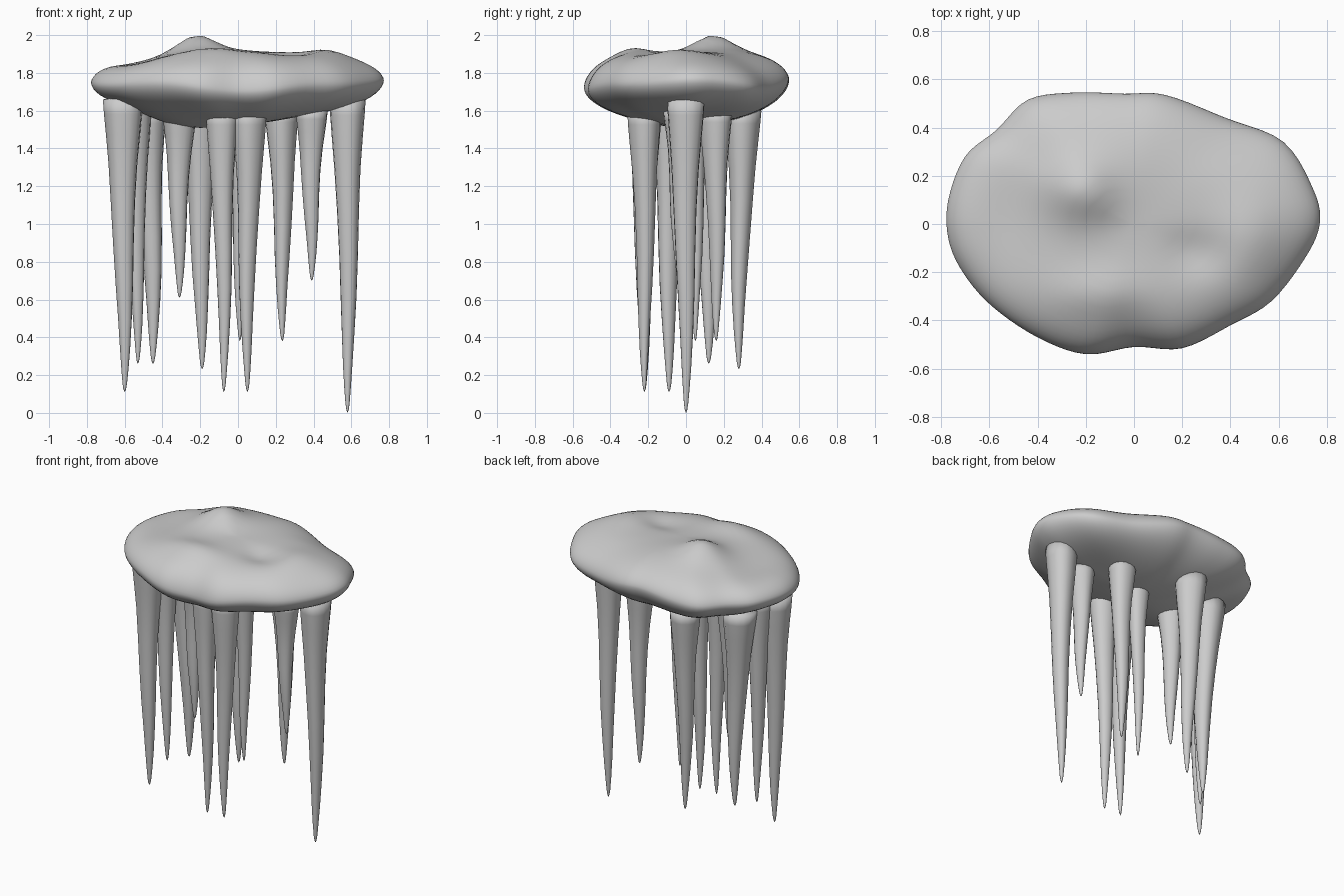
import bpy, bmesh, math, random
from math import sin, cos, pi, exp, atan2

if "Cube" in bpy.data.objects:
    bpy.data.objects.remove(bpy.data.objects["Cube"])

random.seed(4)


def finish(name, bm):
    bmesh.ops.recalc_face_normals(bm, faces=bm.faces)
    me = bpy.data.meshes.new(name)
    bm.to_mesh(me)
    bm.free()
    ob = bpy.data.objects.new(name, me)
    bpy.context.collection.objects.link(ob)
    for p in me.polygons:
        p.use_smooth = True
    return ob


def loft(name, rings, start, end):
    """Skin a list of closed rings, closing both ends to a point."""
    bm = bmesh.new()
    vr = [[bm.verts.new(p) for p in r] for r in rings]
    n = len(vr[0])
    for a, b in zip(vr, vr[1:]):
        for i in range(n):
            j = (i + 1) % n
            bm.faces.new((a[i], a[j], b[j], b[i]))
    for r, p in ((vr[0], start), (vr[-1], end)):
        c = bm.verts.new(p)
        for i in range(n):
            bm.faces.new((r[i], r[(i + 1) % n], c))
    return finish(name, bm)


# Lumpy slab: plan outline seen from above
OUT = [(.77, 0), (.745, .14), (.62, .34), (.38, .44), (.13, .535), (-.04, .54),
       (-.25, .545), (-.44, .515), (-.57, .39), (-.70, .28), (-.77, .1), (-.77, -.06),
       (-.71, -.2), (-.59, -.34), (-.4, -.47), (-.2, -.54), (0, -.51), (.2, -.515),
       (.4, -.42), (.57, -.32), (.71, -.14)]


def outline(sub=5):
    pts, n = [], len(OUT)
    for i in range(n):
        p = [OUT[(i + k) % n] for k in (-1, 0, 1, 2)]
        for k in range(sub):
            t = k / sub
            pts.append(tuple(0.5 * (2 * p[1][c] + (p[2][c] - p[0][c]) * t
                       + (2 * p[0][c] - 5 * p[1][c] + 4 * p[2][c] - p[3][c]) * t ** 2
                       + (3 * p[1][c] - p[0][c] - 3 * p[2][c] + p[3][c]) * t ** 3)
                       for c in (0, 1)))
    return pts


# Bumps: x, y, x spread, y spread, height
TOP = [(-.22, .14, .13, .13, .075), (-.15, .22, .25, .2, .02), (-.14, -.29, .2, .10, .03),
       (.48, -.07, .13, .18, .03), (-.55, 0, .17, .3, -.045), (.25, -.12, .12, .1, -.03),
       (.5, .35, .22, .15, -.035)]
LOW = [(-.28, -.05, .2, .2, -.03), (.4, 0, .25, .3, .025), (-.62, 0, .12, .3, .03)]
RIM = [(.55, .36, .25, .2, -.025)]


def bumps(table, x, y):
    return sum(h * exp(-((x - a) / sx) ** 2 - ((y - b) / sy) ** 2) for a, b, sx, sy, h in table)


def surface(x, y, s, upper):
    a = atan2(y, x)
    edge = 1.755 + .012 * cos(3 * a + 1) + .06 * min(0, y) + .01 * sin(5 * a) + bumps(RIM, x, y)
    if upper:
        f = max(0, 1 - s ** 4) ** .58
        return edge + (1.91 - edge + bumps(TOP, x, y)) * f
    f = max(0, 1 - s ** 2) ** .54
    return edge + (1.525 - edge + bumps(LOW, x, y)) * f


plan = outline()
N = 18
levels = [(sin(pi / 2 * k / N), True) for k in range(1, N + 1)]
levels += [(sin(pi / 2 * k / N), False) for k in range(N - 1, 0, -1)]
rings = [[(x * s, y * s, surface(x * s, y * s, s, up)) for x, y in plan] for s, up in levels]
loft("slab", rings, (0, 0, surface(0, 0, 0, True)), (0, 0, surface(0, 0, 0, False)))

# Icicles: tip x, tip y, tip z, top radius, top x shift, top y shift
ICICLES = [(-.60, -.09, .11, .10, -.01, 0), (-.53, 0, .26, .085, -.02, 0),
           (-.45, .12, .26, .105, -.04, 0), (-.31, -.02, .61, .085, 0, 0),
           (-.19, .28, .23, .093, -.015, .02), (-.075, -.22, .11, .085, -.01, 0),
           (.05, -.22, .11, .085, .01, 0), (.01, .05, .38, .07, 0, 0),
           (.235, .16, .38, .085, -.005, 0), (.39, -.04, .70, .08, 0, 0),
           (.58, 0, .0, .095, 0, 0)]
# fraction of length from the top, radius relative to top
PROFILE = [(0, 1.05), (.05, 1), (.12, .90), (.22, .76), (.35, .64), (.5, .54), (.63, .46),
           (.75, .36), (.85, .27), (.92, .19), (.97, .12), (.99, .07)]

for k, (x, y, z0, r, dx, dy) in enumerate(ICICLES):
    top = 1.66 if abs(x) > .5 else 1.60
    ph = random.uniform(0, 6.28)
    rings = []
    for t, f in PROFILE:
        w = .006 * sin(pi * t)
        cx = x + dx * (1 - t) ** 2 + w * cos(ph + 5 * t)
        cy = y + dy * (1 - t) ** 2 + w * sin(ph + 5 * t)
        z = top + (z0 - top) * t
        rings.append([(cx + r * f * cos(a) * (1 + .04 * cos(2 * a + ph)),
                       cy + r * f * sin(a) * (1 + .04 * cos(3 * a + ph)), z)
                      for a in (2 * pi * i / 16 for i in range(16))])
    loft(f"icicle_{k + 1}", rings, (x + dx, y + dy, top + .01), (x, y, z0))
